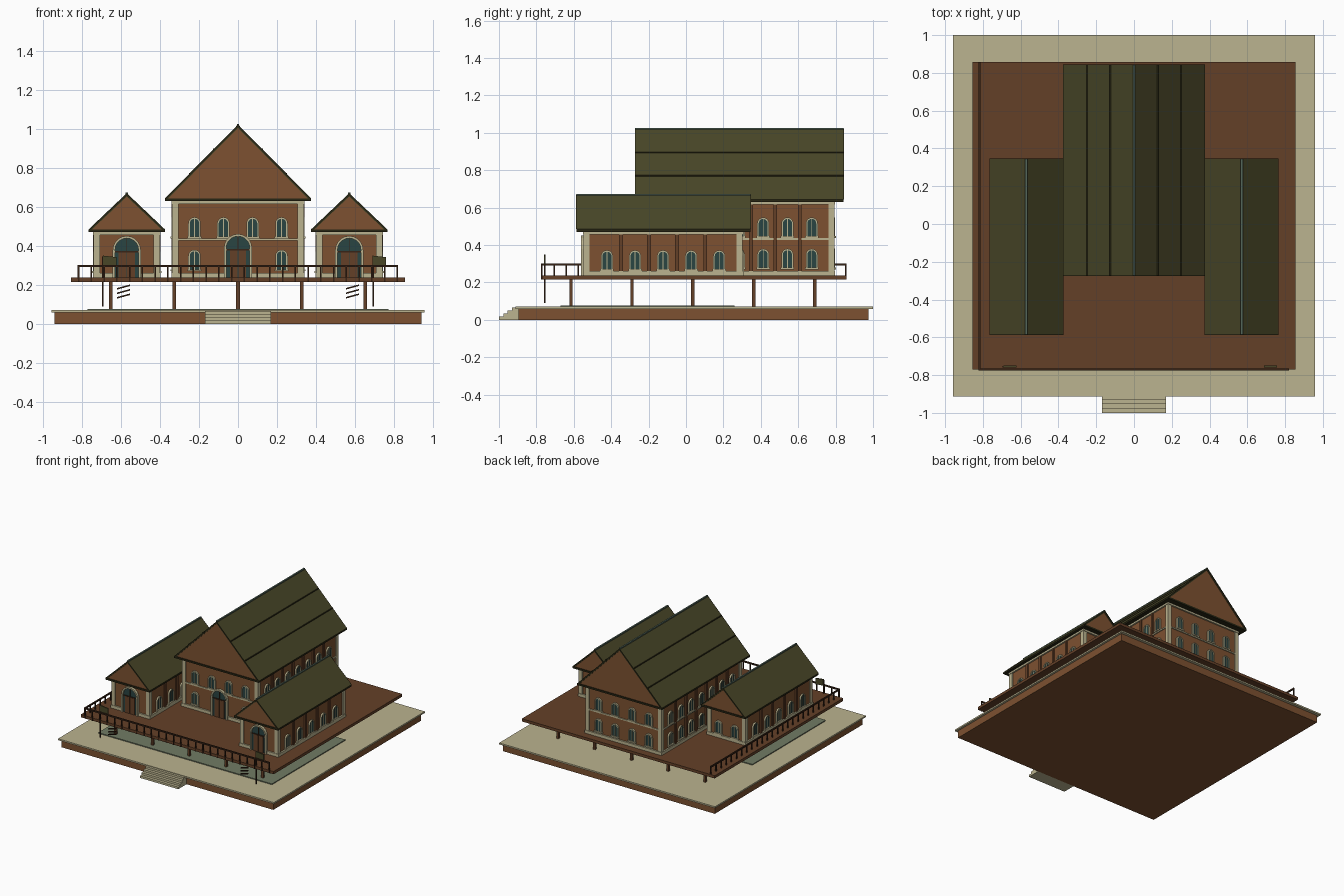
import bpy, bmesh, math
from mathutils import Matrix

if "Cube" in bpy.data.objects:
    bpy.data.objects.remove(bpy.data.objects["Cube"])


def mat(name, r, g, b):
    m = bpy.data.materials.new(name)
    m.diffuse_color = [(c / 255) ** 2.2 for c in (r, g, b)] + [1]
    m.use_nodes = True
    m.node_tree.nodes["Principled BSDF"].inputs["Base Color"].default_value = m.diffuse_color
    return m


BRICK = mat("brick", 124, 82, 52)
WOOD = mat("wood", 100, 66, 44)
DARK = mat("dark_wood", 58, 40, 28)
CREAM = mat("cream_stone", 186, 178, 142)
ROOF = mat("olive_roof", 74, 72, 44)
EDGE = mat("roof_edge", 44, 42, 26)
GLASS = mat("teal_glass", 46, 70, 68)
RIDGE = mat("ridge_copper", 84, 102, 90)
POOL = mat("grey_green", 112, 122, 100)


def add(name, mesh, x=0, y=0, z=0, rot=0):
    ob = bpy.data.objects.new(name, mesh)
    ob.matrix_world = Matrix.Translation((x, y, z)) @ Matrix.Rotation(math.radians(rot), 4, 'Z')
    bpy.context.collection.objects.link(ob)
    return ob


def to_mesh(bm, name, m):
    bmesh.ops.recalc_face_normals(bm, faces=bm.faces)
    me = bpy.data.meshes.new(name)
    bm.to_mesh(me)
    bm.free()
    me.materials.append(m)
    return me


def box(name, x0, x1, y0, y1, z0, z1, m):
    bm = bmesh.new()
    bmesh.ops.create_cube(bm, size=1)
    for v in bm.verts:
        v.co.x *= x1 - x0
        v.co.y *= y1 - y0
        v.co.z *= z1 - z0
    return add(name, to_mesh(bm, name, m), (x0 + x1) / 2, (y0 + y1) / 2, (z0 + z1) / 2)


def prism(name, faces, y0, y1, m):
    """Extrude xz polygons from y0 to y1."""
    bm = bmesh.new()
    for f in faces:
        bm.faces.new([bm.verts.new((x, y0, z)) for x, z in f])
    bmesh.ops.remove_doubles(bm, verts=bm.verts, dist=1e-6)
    ext = bmesh.ops.extrude_face_region(bm, geom=bm.faces[:])
    for v in ext["geom"]:
        if isinstance(v, bmesh.types.BMVert):
            v.co.y = y1
    return to_mesh(bm, name, m)


def arch(w, h, z0=0.0, n=10):
    """Outline of a round-topped opening, right foot to left foot."""
    r = w / 2
    top = [(r * math.cos(math.pi * i / n), h - r + r * math.sin(math.pi * i / n)) for i in range(n + 1)]
    return [(r, z0)] + top + [(-r, z0)]


def rect(x0, x1, z0, z1):
    return [(x0, z0), (x1, z0), (x1, z1), (x0, z1)]


def ring(w, h, t):
    o, i = arch(w + 2 * t, h + t), arch(w, h)
    return [[o[k], o[k + 1], i[k + 1], i[k]] for k in range(len(o) - 1)]


# shared window and door meshes, facing -y with the wall plane at y = 0
W_PARTS = [
    ("window_frame", prism("window_frame", ring(0.048, 0.092, 0.008), -0.012, 0.002, CREAM)),
    ("window_glass", prism("window_glass", [arch(0.048, 0.092)], -0.005, 0.002, GLASS)),
    ("window_mullion", prism("window_mullion", [rect(-0.002, 0.002, 0, 0.092)], -0.009, 0, CREAM)),
    ("window_sill", prism("window_sill", [rect(-0.036, 0.036, -0.01, 0)], -0.016, 0.002, CREAM))]
D_PARTS = [
    ("door_frame", prism("door_frame", ring(0.12, 0.212, 0.012), -0.018, 0.002, CREAM)),
    ("door_fanlight", prism("door_fanlight", [arch(0.12, 0.212)], -0.006, 0.002, GLASS)),
    ("door_leaf", prism("door_leaf", [rect(-0.042, -0.002, 0, 0.14), rect(0.002, 0.042, 0, 0.14)],
                        -0.012, 0, WOOD)),
    ("door_bars", prism("door_bars", [rect(-0.06, 0.06, 0.14, 0.147), rect(-0.002, 0.002, 0.147, 0.21)],
                        -0.011, 0, DARK))]


def place(parts, x, y, z, rot=0):
    for name, me in parts:
        add(name, me, x, y, z, rot)


def roof(tag, cx, hw, y0, y1, ze, zr):
    t = 0.018
    chevron = [[(s * hw, ze), (0, zr), (0, zr - t), (s * (hw - t), ze)] for s in (1, -1)]
    add(tag + "_roof", prism(tag + "_roof", chevron, y0, y1, ROOF), cx)
    gable = [[(-hw + 0.012, ze), (hw - 0.012, ze), (0, zr - 0.012)]]
    add(tag + "_gable", prism(tag + "_gable", gable, y0 + 0.006, y1 - 0.006, BRICK), cx)
    box(tag + "_soffit", cx - hw, cx + hw, y0, y1, ze - 0.014, ze, EDGE)
    box(tag + "_ridge_cap", cx - 0.006, cx + 0.006, y0, y1, zr - 0.007, zr + 0.003, RIDGE)
    for y in (y0 - 0.002, y1 - 0.004):  # dark verge boards on both gables
        verge = [[(s * hw, ze), (0, zr), (0, zr - 0.014), (s * (hw - 0.014), ze)] for s in (1, -1)]
        add(tag + "_verge", prism(tag + "_verge", verge, y, y + 0.006, EDGE), cx)


def walls(tag, cx, hw, y0, y1, z1, pil_y):
    z0 = 0.235
    box(tag + "_walls", cx - hw, cx + hw, y0, y1, z0, z1, BRICK)
    e = 0.012
    box(tag + "_cornice", cx - hw - e, cx + hw + e, y0 - e, y1 + e, z1 - 0.016, z1, CREAM)
    for s in (-1, 1):
        # stone base, left open at the front door
        box(tag + "_side_base", cx + s * hw - e, cx + s * hw + e, y0 - e, y1 + e, z0, z0 + 0.026, CREAM)
        box(tag + "_front_base", *sorted((cx + s * 0.072, cx + s * hw)), y0 - e, y0, z0, z0 + 0.026, CREAM)
        for y, d in ((y0, 1), (y1, -1)):  # corner pilasters
            px, py = cx + s * (hw - 0.008), y + d * 0.008
            box(tag + "_corner", px - 0.016, px + 0.016, py - 0.016, py + 0.016, z0, z1, CREAM)
        for y in pil_y:  # brick pilasters
            px = cx + s * hw
            box(tag + "_pilaster", px - 0.01, px + 0.01, y - 0.01, y + 0.01, z0, z1 - 0.012, WOOD)
    box(tag + "_back_base", cx - hw, cx + hw, y1, y1 + e, z0, z0 + 0.026, CREAM)


# plinth, paving, steps and pool slab
box("plinth", -0.94, 0.94, -0.895, 0.977, 0, 0.06, BRICK)
box("paving", -0.957, 0.957, -0.912, 1.0, 0.058, 0.07, CREAM)
box("ground_slab", -0.77, 0.77, -0.67, 0.26, 0.07, 0.077, POOL)
for i in range(4):
    box("step", -0.17, 0.17, -1.0 + 0.023 * i, -0.89, 0.0165 * i, 0.0165 * (i + 1), CREAM)

# raised deck on a grid of posts
box("deck", -0.855, 0.855, -0.77, 0.858, 0.215, 0.237, WOOD)
for i in range(5):
    for j in range(5):
        x, y = -0.652 + 0.326 * i, -0.615 + 0.326 * j
        box("deck_post", x - 0.009, x + 0.009, y - 0.009, y + 0.009, 0.07, 0.216, WOOD)

# railing along the front and the left side
box("front_rail", -0.82, 0.82, -0.775, -0.765, 0.291, 0.302, DARK)
box("side_rail", -0.823, -0.813, -0.775, 0.858, 0.291, 0.302, DARK)
for i in range(26):
    x, y = -0.817 + 1.634 * i / 25, -0.77 + 1.623 * i / 25
    box("front_baluster", x - 0.004, x + 0.004, -0.774, -0.766, 0.215, 0.295, DARK)
    box("side_baluster", -0.822, -0.814, y - 0.004, y + 0.004, 0.23, 0.295, DARK)

# main hall
MX, MY0, MY1, MZ = 0.33, -0.22, 0.785, 0.631
YC = (MY0 + MY1) / 2
walls("hall", 0, MX, MY0, MY1, MZ, [YC + 0.13 * (k - 2.5) for k in range(6)])
box("hall_belt_course", -MX - 0.008, MX + 0.008, MY0 - 0.008, MY1 + 0.008, 0.427, 0.437, CREAM)
roof("hall", 0, 0.375, -0.272, 0.842, 0.643, 1.022)
for s in (-1, 1):
    for z in (0.77, 0.895):  # seams across the roof slopes
        x = s * 0.375 * (1.022 - z) / 0.379
        box("roof_seam", x - 0.003, x + 0.003, -0.272, 0.842, z - 0.004, z + 0.003, EDGE)
    for z in (0.28, 0.447):
        for k in range(7):
            place(W_PARTS, s * MX, YC + 0.13 * (k - 3), z, s * 90)
        for x in (0.075, 0.223):
            place(W_PARTS, s * x, MY1, z, 180)
            if z > 0.4 or x > 0.2:
                place(W_PARTS, s * x, MY0, z)
place(D_PARTS, 0, MY0 - 0.006, 0.237)

# two side wings
for s, side in ((-1, "left_wing"), (1, "right_wing")):
    cx, hw, y0, y1 = s * 0.57, 0.162, -0.54, 0.295
    yc = (y0 + y1) / 2
    walls(side, cx, hw, y0, y1, 0.472, [yc + 0.15 * (k - 1.5) for k in range(4)])
    roof(side, cx, 0.196, -0.585, 0.345, 0.484, 0.67)
    place(D_PARTS, cx, y0 - 0.004, 0.227)
    for d in (-1, 1):
        for k in range(5):
            place(W_PARTS, cx + d * hw, yc + 0.15 * (k - 2), 0.272, d * 90)
        place(W_PARTS, cx + d * 0.072, y1, 0.272, 180)

# sign poles, tilted sign boards and hanging slats
for s in (-1, 1):
    px, sx, lx = s * 0.692, -0.657 if s < 0 else 0.723, s * 0.586
    box("sign_pole", px - 0.004, px + 0.004, -0.759, -0.751, 0.09, 0.345, DARK)
    board = [[(-0.035, -0.02), (0.035, -0.028), (0.035, 0.02), (-0.035, 0.028)]]
    add("sign_board", prism("sign_board", board, -0.76, -0.75, ROOF), sx, 0, 0.322)
    for k in range(3):
        slat = [[(-0.033, -0.013), (0.033, 0.005), (0.033, 0.013), (-0.033, -0.005)]]
        add("hanging_slat", prism("hanging_slat", slat, -0.76, -0.75, DARK), lx, 0, 0.143 + 0.023 * k)
